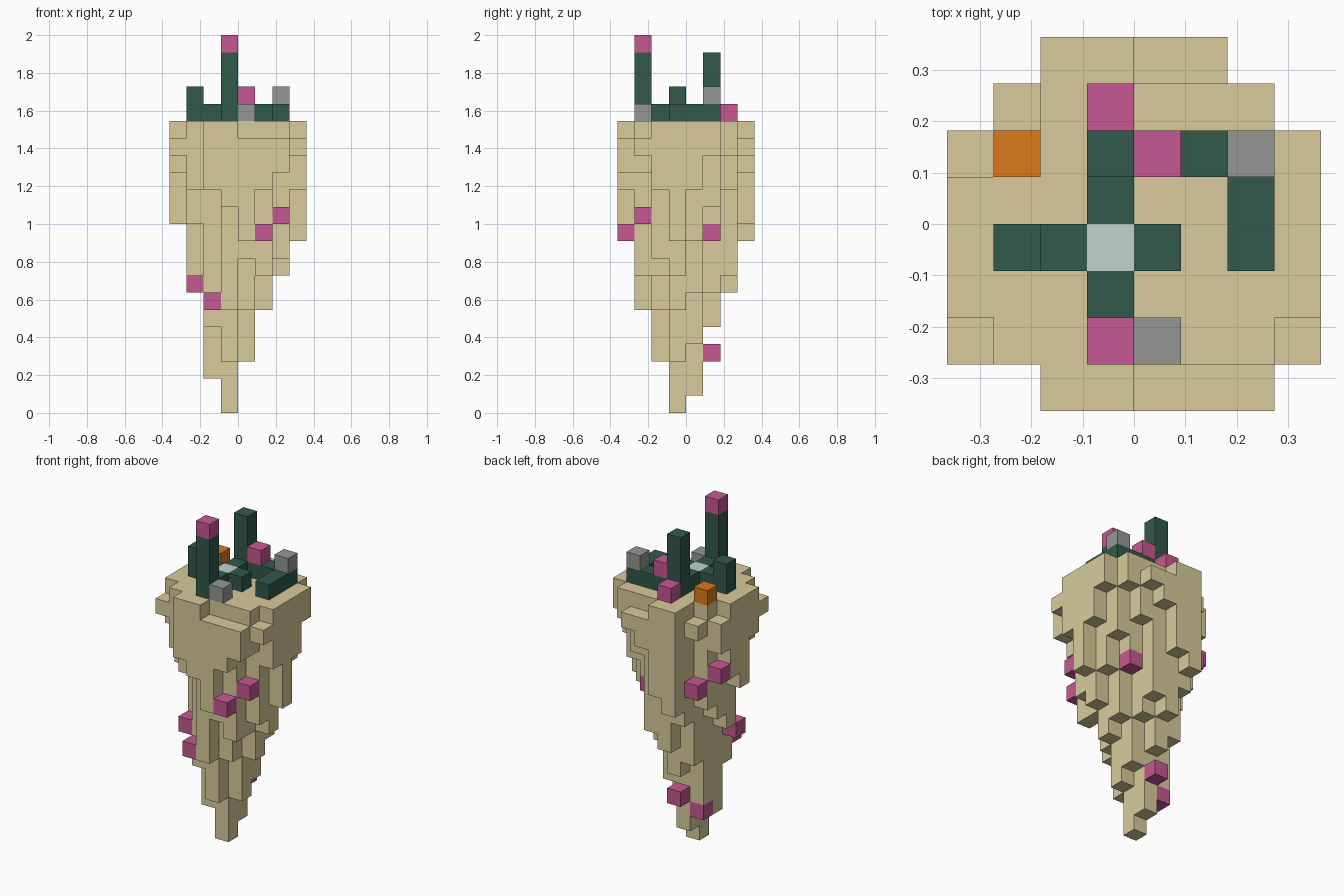
import bpy
import bmesh
from mathutils import Vector

if "Cube" in bpy.data.objects:
    bpy.data.objects.remove(bpy.data.objects["Cube"], do_unlink=True)

CELL = 2 / 22      # edge of one block
HALF = 4           # the island is eight blocks wide
GROUND = 17        # layer on which the plants stand


def material(name, rgb):
    """Flat colour given as display values, stored as linear."""
    color = [((c / 255 + 0.055) / 1.055) ** 2.4 for c in rgb] + [1]
    mat = bpy.data.materials.new(name)
    mat.use_nodes = True
    mat.diffuse_color = color
    bsdf = mat.node_tree.nodes["Principled BSDF"]
    bsdf.inputs["Base Color"].default_value = color
    bsdf.inputs["Roughness"].default_value = 0.9
    return mat


SAND = material("sand", (216, 203, 155))
GREEN = material("dark_green", (50, 88, 76))
PINK = material("pink", (198, 88, 147))
GRAY = material("gray", (150, 150, 148))
ORANGE = material("orange", (220, 122, 27))
PALE = material("pale_green", (193, 211, 204))

parts = {}         # name -> (material, set of blocks)


def column(name, mat, x, y, low, high):
    """Upright run of blocks from layer low up to layer high."""
    cells = parts.setdefault(name, (mat, set()))[1]
    cells.update((x, y, z) for z in range(low, high))


# Island: one letter per column gives the layer of its lower end (a = lowest)
DEPTHS = ["..nmkno.", "pnngjiop", "olfdgijn", "licadgik",
          "mjdbehkn", "okgfhlmp", ".pjhinp.", "..klop.."]
# Rim columns whose top is one layer lower
LOW_RIM = {(4, 0), (5, 0), (6, 0), (0, 1), (7, 1),
           (0, 5), (1, 6), (4, 7), (5, 7)}
for y, row in enumerate(DEPTHS):
    for x, letter in enumerate(row):
        if letter != ".":
            top = GROUND - ((x, y) in LOW_RIM)
            column("island", SAND, x, y, ord(letter) - ord("a"), top)

# Tall stalks
column("front_stalk", GREEN, 3, 1, GROUND, GROUND + 4)
column("front_stalk_flower", PINK, 3, 1, GROUND + 4, GROUND + 5)
column("back_stalk", GREEN, 3, 5, GROUND, GROUND + 4)
column("back_stalk_flower", PINK, 4, 5, GROUND + 1, GROUND + 2)

# Cross-shaped plant with a pale heart
for x, y in [(2, 3), (4, 3), (3, 2), (3, 4)]:
    column("cross_plant", GREEN, x, y, GROUND, GROUND + 1)
column("cross_plant", GREEN, 1, 3, GROUND, GROUND + 2)
column("plant_heart", PALE, 3, 3, GROUND, GROUND + 1)

# Low hedge bending round the corner
for x, y in [(4, 5), (5, 5), (6, 5), (6, 4), (6, 3)]:
    column("hedge", GREEN, x, y, GROUND, GROUND + 1)

# Single blocks on the ground
column("hedge_stone", GRAY, 6, 5, GROUND + 1, GROUND + 2)
column("front_stone", GRAY, 4, 1, GROUND, GROUND + 1)
column("orange_flower", ORANGE, 1, 5, GROUND, GROUND + 1)
column("ground_flower", PINK, 3, 6, GROUND, GROUND + 1)

# Blossoms clinging to the flanks
for x, y, z in [(5, 0, 10), (6, 1, 11), (1, 2, 7), (2, 1, 6),
                (0, 5, 12), (1, 6, 11), (3, 5, 3), (2, 4, 2), (5, 5, 10)]:
    column("flank_blossoms", PINK, x, y, z, z + 1)

# Turn each part into a mesh made of its exposed block faces
occupied = set().union(*(cells for _, cells in parts.values()))


def build(name, mat, cells):
    bm = bmesh.new()
    for cell in sorted(cells):
        center = Vector(cell) + Vector((0.5 - HALF, 0.5 - HALF, 0.5))
        for axis in range(3):
            for sign in (-1, 1):
                normal = Vector((0, 0, 0))
                normal[axis] = sign
                if tuple(int(c + n) for c, n in zip(cell, normal)) in occupied:
                    continue
                u = Vector((0, 0, 0))
                u[(axis + 1) % 3] = 1
                v = normal.cross(u)
                corners = [(-u - v), (u - v), (u + v), (v - u)]
                bm.faces.new([bm.verts.new((center + (normal + c) / 2) * CELL)
                              for c in corners])
    bmesh.ops.remove_doubles(bm, verts=bm.verts, dist=CELL / 100)
    mesh = bpy.data.meshes.new(name)
    bm.to_mesh(mesh)
    bm.free()
    mesh.materials.append(mat)
    bpy.context.collection.objects.link(bpy.data.objects.new(name, mesh))


for part_name, (part_mat, part_cells) in parts.items():
    build(part_name, part_mat, part_cells)
